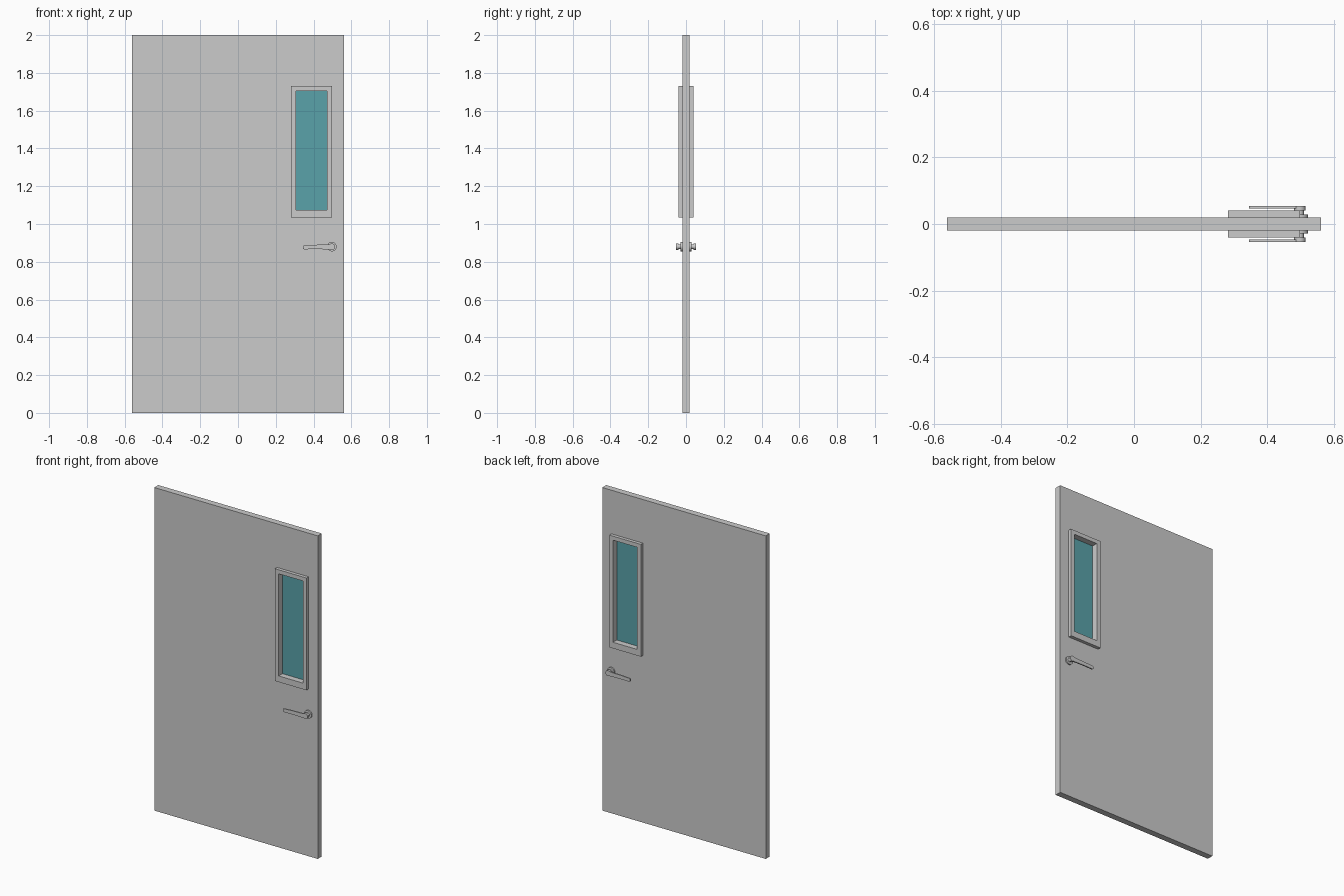
import bpy, bmesh
from math import cos, sin, pi, radians

if "Cube" in bpy.data.objects:
    bpy.data.objects.remove(bpy.data.objects["Cube"])

DOOR = (-0.56, 0.56, 0.0, 2.0)
FRAME = (0.281, 0.497, 1.035, 1.73)
PANE = (0.307, 0.472, 1.073, 1.705)
HX, HZ = 0.497, 0.88      # handle axis


def finish(name, bm, smooth=False):
    bmesh.ops.recalc_face_normals(bm, faces=bm.faces)
    me = bpy.data.meshes.new(name)
    bm.to_mesh(me)
    bm.free()
    ob = bpy.data.objects.new(name, me)
    bpy.context.collection.objects.link(ob)
    if smooth:
        bpy.context.view_layer.objects.active = ob
        ob.select_set(True)
        bpy.ops.object.shade_smooth_by_angle(angle=radians(35))
        ob.select_set(False)
    return ob


def corners(r):
    x0, x1, z0, z1 = r
    return [(x0, z0), (x1, z0), (x1, z1), (x0, z1)]


def ring(name, outer, inner, depth):
    """Rectangular slab with a rectangular opening."""
    bm = bmesh.new()
    loops = [[bm.verts.new((x, y, z)) for x, z in corners(r)]
             for r, y in ((outer, -depth), (inner, -depth), (inner, depth), (outer, depth))]
    for a, b in zip(loops, loops[1:] + loops[:1]):
        for i in range(4):
            j = (i + 1) % 4
            bm.faces.new((a[i], a[j], b[j], b[i]))
    return finish(name, bm)


def prism(name, pts, y0, y1, smooth=False):
    """Extrude an x-z outline along y."""
    bm = bmesh.new()
    a = [bm.verts.new((x, y0, z)) for x, z in pts]
    b = [bm.verts.new((x, y1, z)) for x, z in pts]
    bm.faces.new(a)
    bm.faces.new(b[::-1])
    for i in range(len(pts)):
        j = (i + 1) % len(pts)
        bm.faces.new((a[i], a[j], b[j], b[i]))
    return finish(name, bm, smooth)


def arc(r, a0, a1, n):
    return [(HX + r * cos(a0 + (a1 - a0) * i / n), HZ + r * sin(a0 + (a1 - a0) * i / n))
            for i in range(n + 1)]


def disc(r):
    return arc(r, 0, 2 * pi, 32)[:-1]


# door leaf, window frame and glass
ring("door_leaf", DOOR, FRAME, 0.0195)
ring("window_frame", FRAME, PANE, 0.04)
glass = prism("window_glass", corners(PANE), -0.003, 0.003)
mat = bpy.data.materials.new("teal_glass")
mat.diffuse_color = (0.1, 0.36, 0.4, 1)
mat.use_nodes = True
mat.node_tree.nodes["Principled BSDF"].inputs["Base Color"].default_value = mat.diffuse_color
glass.data.materials.append(mat)

# lever outline: tapered arm
arm = [(0.49, HZ - 0.015), (0.49, HZ + 0.013), (0.465, HZ + 0.011), (0.41, HZ + 0.01),
       (0.35, HZ + 0.007), (0.345, HZ + 0.004), (0.345, HZ - 0.011), (0.35, HZ - 0.014),
       (0.41, HZ - 0.013), (0.465, HZ - 0.014)]

# handle set on both faces
for side, s in (("front", -1), ("back", 1)):
    prism(side + "_handle_rose", disc(0.025), s * 0.019, s * 0.028, True)
    prism(side + "_handle_neck", disc(0.012), s * 0.028, s * 0.042, True)
    prism(side + "_handle_hub", disc(0.017), s * 0.041, s * 0.054, True)
    prism(side + "_handle_lever", arm, s * 0.046, s * 0.0535)
